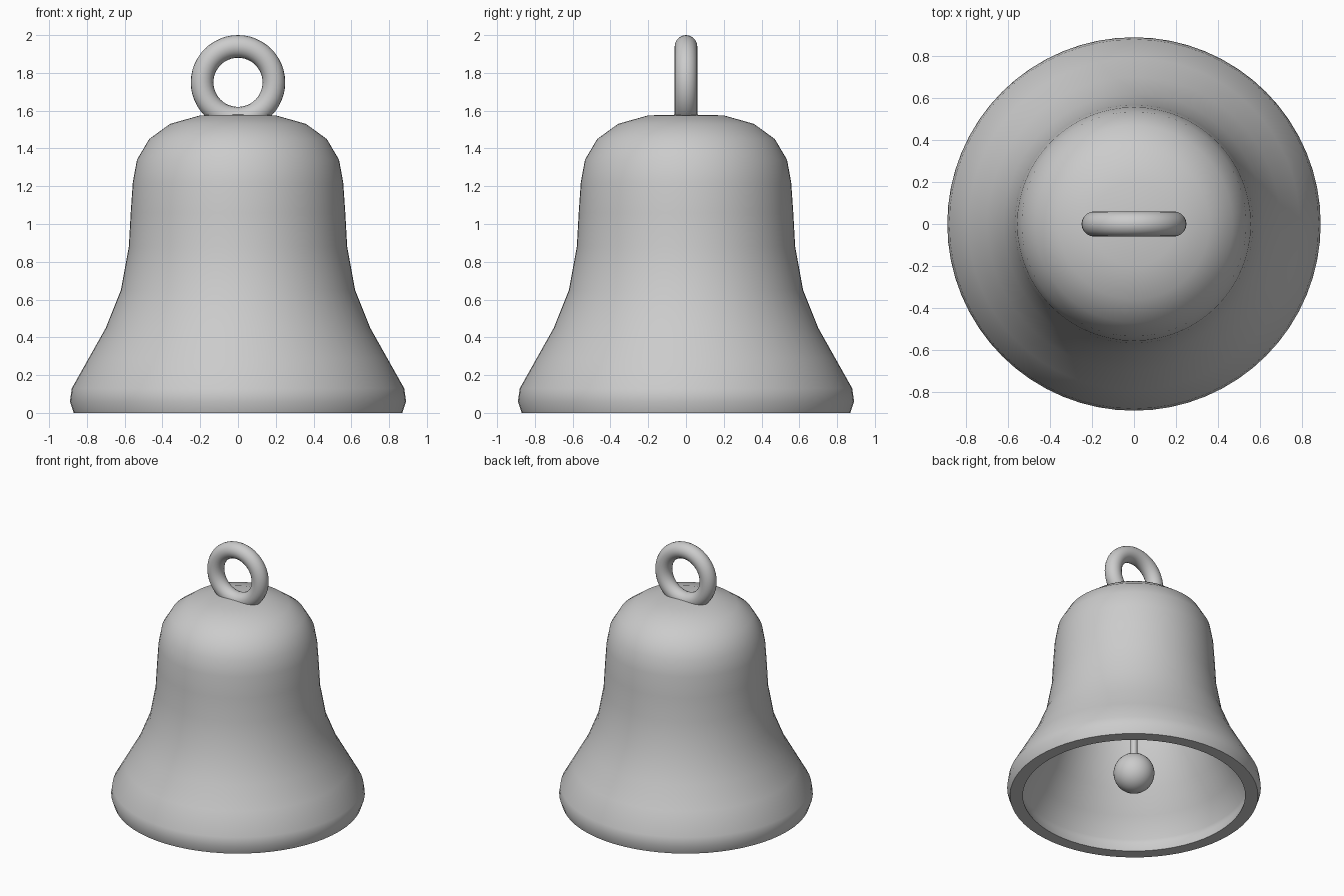
import bpy
import math
from mathutils import Vector

old = bpy.data.objects.get("Cube")
if old:
    bpy.data.objects.remove(old, do_unlink=True)

WALL = 0.09
RING_Z = 1.75
BALL_Z = 0.18

# One plain grey metal for the whole bell
metal = bpy.data.materials.new("grey metal")
metal.use_nodes = True
grey = (0.6, 0.6, 0.6, 1)
metal.diffuse_color = grey
metal.node_tree.nodes["Principled BSDF"].inputs["Base Color"].default_value = grey


def finish(obj, name, angle=40):
    obj.name = name
    obj.data.materials.clear()
    obj.data.materials.append(metal)
    bpy.ops.object.select_all(action="DESELECT")
    obj.select_set(True)
    bpy.context.view_layer.objects.active = obj
    bpy.ops.object.shade_smooth_by_angle(angle=math.radians(angle))
    return obj


def inset_profile(profile, distance):
    """Offset a profile inwards along its normals, keeping the rim level."""
    points = [Vector(p) for p in profile]
    result = [(points[0].x - distance, points[0].y)]
    for before, point, after in zip(points, points[1:], points[2:]):
        normals = [Vector((d.y, -d.x)).normalized()
                   for d in (point - before, after - point)]
        result.append(tuple(point - sum(normals, Vector((0, 0))).normalized() * distance))
    return result + [(0, points[-1].y - distance)]


def lathe(name, profile, segments=64):
    """Revolve an (r, z) profile about z; radius zero becomes a single pole."""
    verts, rings, faces = [], [], []
    for r, z in profile:
        count = segments if r > 0 else 1
        rings.append(range(len(verts), len(verts) + count))
        for i in range(count):
            a = math.tau * i / segments
            verts.append((r * math.cos(a), r * math.sin(a), z))
    for low, high in zip(rings, rings[1:]):
        for i in range(segments):
            j = (i + 1) % segments
            corners = [low[i % len(low)], low[j % len(low)],
                       high[j % len(high)], high[i % len(high)]]
            faces.append(list(dict.fromkeys(corners)))
    mesh = bpy.data.meshes.new(name)
    mesh.from_pydata(verts, [], faces)
    obj = bpy.data.objects.new(name, mesh)
    bpy.context.collection.objects.link(obj)
    return finish(obj, name)


# Bell body: flared outer wall, flat rim and an even wall thickness
outer = [(0.87, 0), (0.89, 0.06), (0.88, 0.13), (0.79, 0.29), (0.70, 0.45),
         (0.62, 0.65), (0.578, 0.88), (0.568, 1.06), (0.557, 1.22),
         (0.535, 1.34), (0.47, 1.45), (0.36, 1.53), (0.2, 1.575), (0, 1.58)]
inner = inset_profile(outer, WALL)
lathe("bell_body", inner[::-1] + outer)

# Hanging ring, standing upright and sunk into the crown
bpy.ops.mesh.primitive_torus_add(major_radius=0.19, minor_radius=0.06,
                                 major_segments=48, minor_segments=20,
                                 location=(0, 0, RING_Z),
                                 rotation=(math.pi / 2, 0, 0))
finish(bpy.context.object, "hanging_ring")

# Clapper: thin rod from the crown with a ball at its end
rod_top = inner[-1][1] + 0.02
bpy.ops.mesh.primitive_cylinder_add(vertices=20, radius=0.024,
                                    depth=rod_top - BALL_Z,
                                    location=(0, 0, (rod_top + BALL_Z) / 2))
finish(bpy.context.object, "clapper_rod")
bpy.ops.mesh.primitive_uv_sphere_add(segments=32, ring_count=16, radius=0.144,
                                     location=(0, 0, BALL_Z))
finish(bpy.context.object, "clapper_ball")
